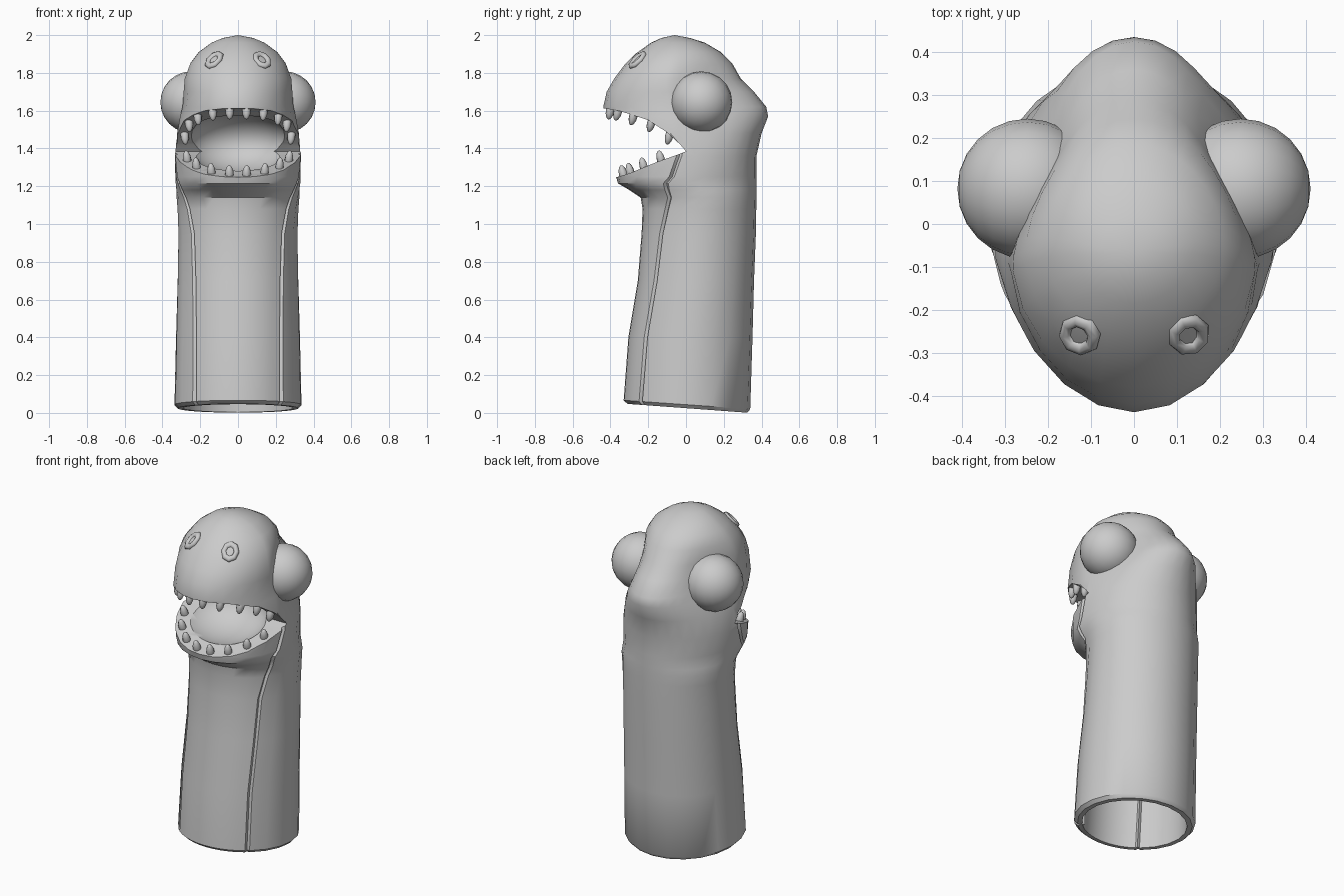
import bpy, bmesh, math
from mathutils import Vector, Matrix
from mathutils.bvhtree import BVHTree

if "Cube" in bpy.data.objects:
    bpy.data.objects.remove(bpy.data.objects["Cube"])

grey = bpy.data.materials.new("soft grey")
grey.diffuse_color = (0.6, 0.6, 0.6, 1)
grey.use_nodes = True
grey.node_tree.nodes["Principled BSDF"].inputs["Base Color"].default_value = grey.diffuse_color

# skin sections: height, front y, back y, half width, rear pinch, seam angle
ROWS = [
    (0.00, -0.31, 0.325, 0.32, 0, 43), (0.02, -0.33, 0.34, 0.338, 0, 43),
    (0.40, -0.305, 0.352, 0.33, 0, 44), (0.70, -0.255, 0.36, 0.322, 0, 46),
    (0.95, -0.235, 0.37, 0.317, 0, 49), (1.08, -0.23, 0.372, 0.32, 0, 55),
    (1.14, -0.24, 0.373, 0.325, 0, 60), (1.18, -0.30, 0.373, 0.328, 0, 66),
    (1.215, -0.36, 0.373, 0.33, 0, 72), (1.25, -0.37, 0.373, 0.332, 0, 78),
    (1.36, -0.38, 0.373, 0.335, 0, 85), (1.48, -0.41, 0.40, 0.33, 0.08, 85),
    (1.57, -0.435, 0.435, 0.318, 0.2, 85), (1.62, -0.438, 0.425, 0.305, 0.25, 85),
    (1.70, -0.42, 0.36, 0.297, 0.28, 85), (1.77, -0.38, 0.29, 0.29, 0.25, 85),
    (1.85, -0.32, 0.245, 0.26, 0.15, 85), (1.91, -0.255, 0.185, 0.212, 0.08, 85),
    (1.96, -0.185, 0.10, 0.14, 0, 85), (1.985, -0.13, 0.02, 0.08, 0, 85)]


def lerp(table, t):
    """Interpolate a sorted (key, value) table."""
    for (a, va), (b, vb) in zip(table, table[1:]):
        if t <= b:
            return va + (vb - va) * max(0, (t - a) / (b - a))
    return table[-1][1]


def section(row, inset=0.0):
    z, yf, yb, hw, pinch, seam = row
    seamed = z < 1.37
    d = 2.2 if seamed else 6
    a0, a1 = seam - d, seam + d
    angles = [(-a0 + 2 * a0 * i / 10, 0) for i in range(11)] + [(seam, 1)]
    angles += [(a1 + (360 - 2 * a1) * i / 16, 0) for i in range(17)] + [(-seam, 1)]
    pts = []
    for a, groove in angles:
        k = inset + (0.014 if groove and seamed else 0)
        a = math.radians(a)
        y = (yf + yb) / 2 - ((yb - yf) / 2 - k) * math.cos(a)
        s = min(1, max(0, (y + 0.15) / 0.35))
        x = (hw - k) * math.sin(a) * (1 - pinch * s * s * (3 - 2 * s))
        lift = 0.025 * (1 - y / 0.34) * (1 - min(1, max(0, z) / 0.4))
        pts.append((x, y, z + lift))
    return pts


def loft(rings, tip=None):
    bm = bmesh.new()
    vs = [[bm.verts.new(p) for p in r] for r in rings]
    n = len(vs[0])
    for a, b in zip(vs, vs[1:]):
        for i in range(n):
            bm.faces.new((a[i], a[(i + 1) % n], b[(i + 1) % n], b[i]))
    bm.faces.new(vs[0][::-1])
    if tip:
        t = bm.verts.new(tip)
        for i in range(n):
            bm.faces.new((vs[-1][i], vs[-1][(i + 1) % n], t))
    else:
        bm.faces.new(vs[-1])
    bmesh.ops.recalc_face_normals(bm, faces=bm.faces)
    return bm


def to_object(bm, name, angle=40):
    me = bpy.data.meshes.new(name)
    bm.to_mesh(me)
    ob = bpy.data.objects.new(name, me)
    bpy.context.collection.objects.link(ob)
    me.materials.append(grey)
    smooth(ob, angle)
    return ob


def smooth(ob, angle):
    bpy.ops.object.select_all(action='DESELECT')
    ob.select_set(True)
    bpy.context.view_layer.objects.active = ob
    bpy.ops.object.shade_smooth_by_angle(angle=math.radians(angle))


# hollow sleeve with the head closed on top
skin_bm = loft([section(r) for r in ROWS], (0, -0.06, 2.0))
tree = BVHTree.FromBMesh(skin_bm)
body = to_object(skin_bm, "body")

# mouth wedge, seen from the side
UPPER = [(-0.6, 1.625), (-0.43, 1.612), (-0.35, 1.598), (-0.2, 1.55), (-0.1, 1.485), (-0.03, 1.42), (0.0, 1.385)]
LOWER = [(-0.6, 1.24), (-0.36, 1.25), (-0.3, 1.268), (-0.15, 1.33), (-0.05, 1.365), (0.0, 1.385)]
outline = UPPER + LOWER[-2::-1]
wedge = to_object(loft([[(x, y, z) for y, z in outline] for x in (-0.6, 0.6)]), "mouth_cutter")

# rounded pocket inside the mouth
bm = bmesh.new()
bmesh.ops.create_uvsphere(bm, u_segments=28, v_segments=16, radius=1,
                          matrix=Matrix.Translation((0, -0.16, 1.43)) @ Matrix.Diagonal((0.27, 0.25, 0.165, 1)))
pocket = to_object(bm, "pocket_cutter")

# sleeve hollow
hollow_rows = [(-0.1,) + ROWS[1][1:]] + ROWS[1:6]
hollow = to_object(loft([section(r, 0.045) for r in hollow_rows]), "sleeve_cutter")

for cutter in (wedge, pocket, hollow):
    mod = body.modifiers.new("cut", 'BOOLEAN')
    mod.operation, mod.solver, mod.object = 'DIFFERENCE', 'EXACT', cutter
    bpy.context.view_layer.objects.active = body
    bpy.ops.object.modifier_apply(modifier=mod.name)
    bpy.data.objects.remove(cutter)
smooth(body, 40)


def tooth(name, pos, axis):
    """Blunt peg pointing along axis."""
    prof = [(-0.025, 0.019), (0.0, 0.023), (0.025, 0.021), (0.045, 0.013), (0.052, 0.006)]
    rings = [[(r * math.cos(i * math.pi / 4), r * math.sin(i * math.pi / 4), h) for i in range(8)] for h, r in prof]
    ob = to_object(loft(rings, (0, 0, 0.054)), name, 60)
    ob.matrix_world = Matrix.Translation(pos) @ Vector(axis).to_track_quat('Z', 'Y').to_matrix().to_4x4()


for side in (-1, 1):
    tag = "left" if side > 0 else "right"
    # teeth along both lips
    for i, a in enumerate((9, 28, 48, 65, 80)):
        s, c = math.sin(math.radians(a)), math.cos(math.radians(a))
        y = -0.02 - 0.385 * c
        tooth(f"upper_tooth_{tag}_{i}", (side * 0.287 * s, y, lerp(UPPER, y)), (-side * 0.1 * s, -0.15 * c - 0.25 * s, -1))
    for i, a in enumerate((9, 29, 49, 68)):
        s, c = math.sin(math.radians(a)), math.cos(math.radians(a))
        y = -0.01 - 0.325 * c
        tooth(f"lower_tooth_{tag}_{i}", (side * 0.29 * s, y, lerp(LOWER, y)), (side * 0.15 * s, -0.25, 1))

    # bulging eye
    bm = bmesh.new()
    bmesh.ops.create_uvsphere(bm, u_segments=20, v_segments=12, radius=0.163,
                              matrix=Matrix.Translation((side * 0.248, 0.082, 1.645)) @ Matrix.Rotation(math.pi / 2, 4, 'Y'))
    to_object(bm, f"eye_{tag}", 60)

    # nostril ring
    loc, normal, _, _ = tree.find_nearest(Vector((side * 0.14, -0.285, 1.9)))
    bpy.ops.mesh.primitive_torus_add(major_segments=8, minor_segments=8, major_radius=0.04, minor_radius=0.017)
    ring = bpy.context.object
    ring.name = f"nostril_{tag}"
    ring.data.materials.append(grey)
    ring.matrix_world = (Matrix.Translation(loc - normal * 0.004) @ normal.to_track_quat('Z', 'Y').to_matrix().to_4x4()
                         @ Matrix.Diagonal((0.9, 1.1, 0.9, 1)))
    smooth(ring, 60)
